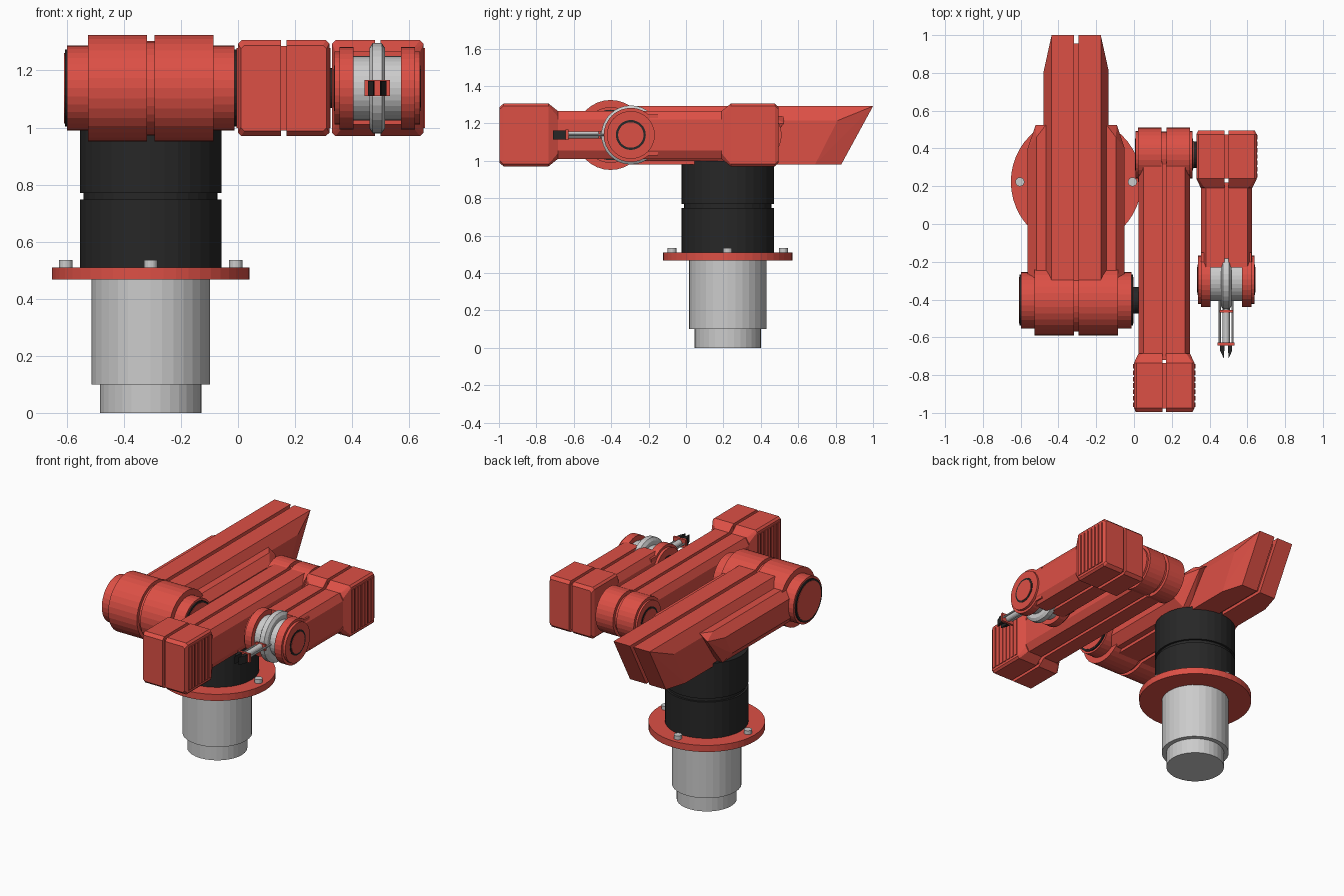
import bpy, bmesh, math
from mathutils import Vector, Matrix

if "Cube" in bpy.data.objects:
    bpy.data.objects.remove(bpy.data.objects["Cube"])

ZC = 1.138          # height shared by all joint axes


def material(name, col):
    m = bpy.data.materials.new(name)
    m.diffuse_color = (*col, 1)
    m.use_nodes = True
    m.node_tree.nodes["Principled BSDF"].inputs["Base Color"].default_value = m.diffuse_color
    return m


RED = material("red_paint", (0.72, 0.08, 0.06))
BLACK = material("black_rubber", (0.02, 0.02, 0.02))


def finish(name, bm, mat, loc=(0, 0, 0), mirror=False):
    bmesh.ops.recalc_face_normals(bm, faces=bm.faces)
    me = bpy.data.meshes.new(name)
    bm.to_mesh(me)
    bm.free()
    ob = bpy.data.objects.new(name, me)
    ob.location = loc
    bpy.context.collection.objects.link(ob)
    if mat:
        me.materials.append(mat)
    if mirror:
        md = ob.modifiers.new("mirror", 'MIRROR')
        md.use_mirror_merge = False
    return ob


def lathe(name, prof, loc, mat=None, axis='Z', n=32):
    """Closed solid of revolution; prof = (radius, distance along axis)."""
    bm = bmesh.new()
    rings = [[bm.verts.new((r * math.cos(2 * math.pi * i / n),
                            r * math.sin(2 * math.pi * i / n), t))
              for i in range(n)] for r, t in prof]
    for a, b in zip(rings, rings[1:]):
        for i in range(n):
            j = (i + 1) % n
            bm.faces.new((a[i], a[j], b[j], b[i]))
    bm.faces.new(rings[0])
    bm.faces.new(rings[-1])
    if axis == 'X':
        bmesh.ops.rotate(bm, verts=bm.verts, matrix=Matrix.Rotation(math.pi / 2, 3, 'Y'))
    if axis == 'Y':
        bmesh.ops.rotate(bm, verts=bm.verts, matrix=Matrix.Rotation(math.pi / 2, 3, 'X'))
    return finish(name, bm, mat, loc)


def hulls(name, pieces, mat, loc=(0, 0, 0), mirror=False):
    """One object made of convex pieces, each given as a point list."""
    out = bmesh.new()
    for pts in pieces:
        bm = bmesh.new()
        vs = [bm.verts.new(p) for p in pts]
        r = bmesh.ops.convex_hull(bm, input=vs)
        junk = [g for g in set(r['geom_interior'] + r['geom_unused']) if isinstance(g, bmesh.types.BMVert)]
        bmesh.ops.delete(bm, geom=junk, context='VERTS')
        bmesh.ops.dissolve_limit(bm, angle_limit=0.02, verts=bm.verts, edges=bm.edges)
        tmp = bpy.data.meshes.new("tmp")
        bm.to_mesh(tmp)
        bm.free()
        out.from_mesh(tmp)
        bpy.data.meshes.remove(tmp)
    return finish(name, out, mat, loc, mirror)


def box(x0, x1, y0, y1, z0, z1):
    return [(x, y, z) for x in (x0, x1) for y in (y0, y1) for z in (z0, z1)]


def half_oct(y, hw, hh, cx, cz, gap=0.01):
    """Right half of a chamfered rectangle section, left of it open for the seam."""
    return [(x, y, s * z) for s in (1, -1)
            for x, z in ((gap, hh), (hw - cx, hh), (hw, hh - cz))]


def seam_barrel(name, R, r, big, small, loc):
    """Stepped joint drum with a groove round its middle."""
    b = 0.015
    side = [(r, small), (r, big), (R, big), (R, 0.0125), (R - 0.022, 0.0125)]
    prof = [(q, -t) for q, t in side] + [(q, t) for q, t in reversed(side)]
    return lathe(name, prof, loc, RED, 'X')


def end_caps(name, r, half, loc):
    """Black ring with a red disc on both ends of a drum."""
    lathe(name + "_ring", [(r, -half), (r, half)], loc, BLACK, 'X')
    q = r - 0.012
    lathe(name + "_disc", [(q, -half - 0.002), (q, half + 0.002)], loc, RED, 'X')


def link(name, x, body, head, sides):
    """Seamed arm tube with a flared motor housing; head = (start, flare, end bevel, end)."""
    a, b = body
    h0, h1, h2, h3 = head
    tube = half_oct(a, 0.136, 0.128, 0.026, 0.045) + half_oct(b, 0.136, 0.128, 0.026, 0.045)
    hw, hh = 0.16, 0.168
    house = (half_oct(h0, 0.136, 0.128, 0.02, 0.03) + half_oct(h1, hw, hh, 0.012, 0.012)
             + half_oct(h2, hw, hh, 0.012, 0.012) + half_oct(h3, hw - 0.01, hh - 0.018, 0.012, 0.012))
    hulls(name + "_shell", [tube, house], RED, (x, 0, ZC), True)
    e = math.copysign(0.02, h3 - h0)
    y0, y1 = sorted((a, b))
    k0, k1 = sorted((h1, h3 - e))
    hulls(name + "_core", [box(-0.05, 0.05, y0, y1, -0.11, 0.11),
                           box(-0.05, 0.05, k0, k1, -0.148, 0.148)], RED, (x, 0, ZC))
    # cooling slats on the housing sides
    lo, hi = sorted((h1, h2))
    n = 7
    step = (hi - lo) / n
    slats = [box(s * hw - 0.005, s * hw + 0.005, lo + step * (i + 0.15), lo + step * (i + 0.85), -0.14, 0.14)
             for s in sides for i in range(n)]
    hulls(name + "_slats", slats, RED, (x, 0, ZC))


# pedestal
BX, BY = -0.306, 0.223
lathe("pedestal", [(0.178, 0), (0.178, 0.1), (0.207, 0.1), (0.207, 0.47)], (BX, BY, 0))
lathe("base_flange", [(0.346, 0.467), (0.346, 0.51)], (BX, BY, 0), RED, n=48)
for i in range(4):
    a = i * math.pi / 2
    lathe(f"flange_bolt_{i + 1}", [(0.024, 0.5), (0.024, 0.535)],
          (BX + 0.298 * math.cos(a), BY + 0.298 * math.sin(a), 0), n=16)
lathe("turning_column", [(0.248, 0.51), (0.248, 0.747), (0.235, 0.747), (0.235, 0.77),
                         (0.248, 0.77), (0.248, 1.0)], (BX, BY, 0), BLACK)

# upper arm: seamed beam with raked, chamfered tail
G = 0.0125
beam = [(x, -0.4, z) for x, z in ((G, 0.98), (0.172, 0.98), (0.172, 1.215), (0.13, 1.292), (G, 1.292))]
beam += [(0.172, 0.69, 0.98), (0.172, 0.81, 1.215), (0.13, 0.83, 0.98), (0.13, 1.0, 1.292),
         (G, 0.83, 0.98), (G, 1.0, 1.292)]
# side pods along the beam
pod = [(x, -0.4, z) for x, z in ((0.16, 1.24), (0.21, 1.24), (0.257, 1.19), (0.257, 1.06), (0.21, 1.0), (0.16, 1.0))]
pod += [(0.257, 0.40, 1.19), (0.257, 0.33, 1.06), (0.21, 0.46, 1.24), (0.16, 0.525, 1.24),
        (0.215, 0.525, 1.2), (0.16, 0.36, 1.0), (0.21, 0.36, 1.0)]
hulls("upper_arm", [beam, pod], RED, (BX, 0, 0), True)
hulls("upper_arm_core", [[(x, y, z) for x in (-0.05, 0.05)
                          for y, z in ((-0.4, 1.0), (-0.4, 1.265), (0.81, 1.0), (0.955, 1.265))]],
      RED, (BX, 0, 0))

# shoulder joint
SH = (BX, -0.403, ZC)
seam_barrel("shoulder_drum", 0.187, 0.149, 0.22, 0.293, SH)
end_caps("shoulder_cap", 0.135, 0.301, SH)
lathe("shoulder_shaft", [(0.07, -0.05), (0.07, 0.05)], (0.01, -0.403, ZC), BLACK, 'X')

# middle arm with elbow joint at the back
link("middle_arm", 0.16, (0.33, -0.72), (-0.685, -0.735, -0.975, -0.996), (-1, 1))
EL = (0.159, 0.367, ZC)
seam_barrel("elbow_drum", 0.144, 0.125, 0.138, 0.15, EL)
end_caps("elbow_cap", 0.085, 0.153, EL)
lathe("elbow_shaft", [(0.07, -0.05), (0.07, 0.05)], (0.325, 0.367, ZC), BLACK, 'X')

# forearm with motor housing at the back
link("forearm", 0.49, (0.22, -0.23), (0.19, 0.24, 0.475, 0.494), (1,))

# wrist fork cheeks and the grey wheel between them
WX, WY = 0.488, -0.295
for s, side in ((-1, "left"), (1, "right")):
    lathe(f"wrist_cheek_{side}", [(0.145, s * 0.083), (0.145, s * 0.133), (0.128, s * 0.133), (0.128, s * 0.15)],
          (WX, WY, ZC), RED, 'X')
    bar = [(WX + s * u, y, ZC + z) for u in (0.083, 0.133) for y in (WY, -0.15) for z in (-0.11, 0.11)]
    hulls(f"wrist_fork_{side}", [bar], RED)
end_caps("wrist_cap", 0.08, 0.152, (WX, WY, ZC))
lathe("wrist_wheel", [(0.113, -0.085), (0.113, -0.028), (0.14, -0.028), (0.158, -0.016), (0.158, 0.016),
                      (0.14, 0.028), (0.113, 0.028), (0.113, 0.085)], (WX, WY, ZC), None, 'X')

# gripper: stem, guide rods, plates and pointed fingers
lathe("gripper_stem", [(0.019, 0.40), (0.019, 0.635)], (WX, 0, ZC), None, 'Y', 16)
for s, side in ((-1, "left"), (1, "right")):
    lathe(f"guide_rod_{side}", [(0.006, 0.39), (0.006, 0.635)], (WX + s * 0.034, 0, ZC), None, 'Y', 10)
    x = WX + s * 0.021
    finger = [(x + u, -0.64, ZC + z) for u in (-0.011, 0.011) for z in (-0.025, 0.025)]
    finger += [(x + u, -0.67, ZC + z) for u in (-0.011, 0.011) for z in (-0.025, 0.025)]
    finger += [(x - s * 0.008, -0.712, ZC + z) for z in (-0.025, 0.025)]
    hulls(f"gripper_finger_{side}", [finger], BLACK)
hulls("gripper_plates", [box(-0.036, 0.036, -0.468, -0.456, -0.02, 0.02),
                         box(-0.045, 0.045, -0.643, -0.628, -0.028, 0.028)], RED, (WX, 0, ZC))
